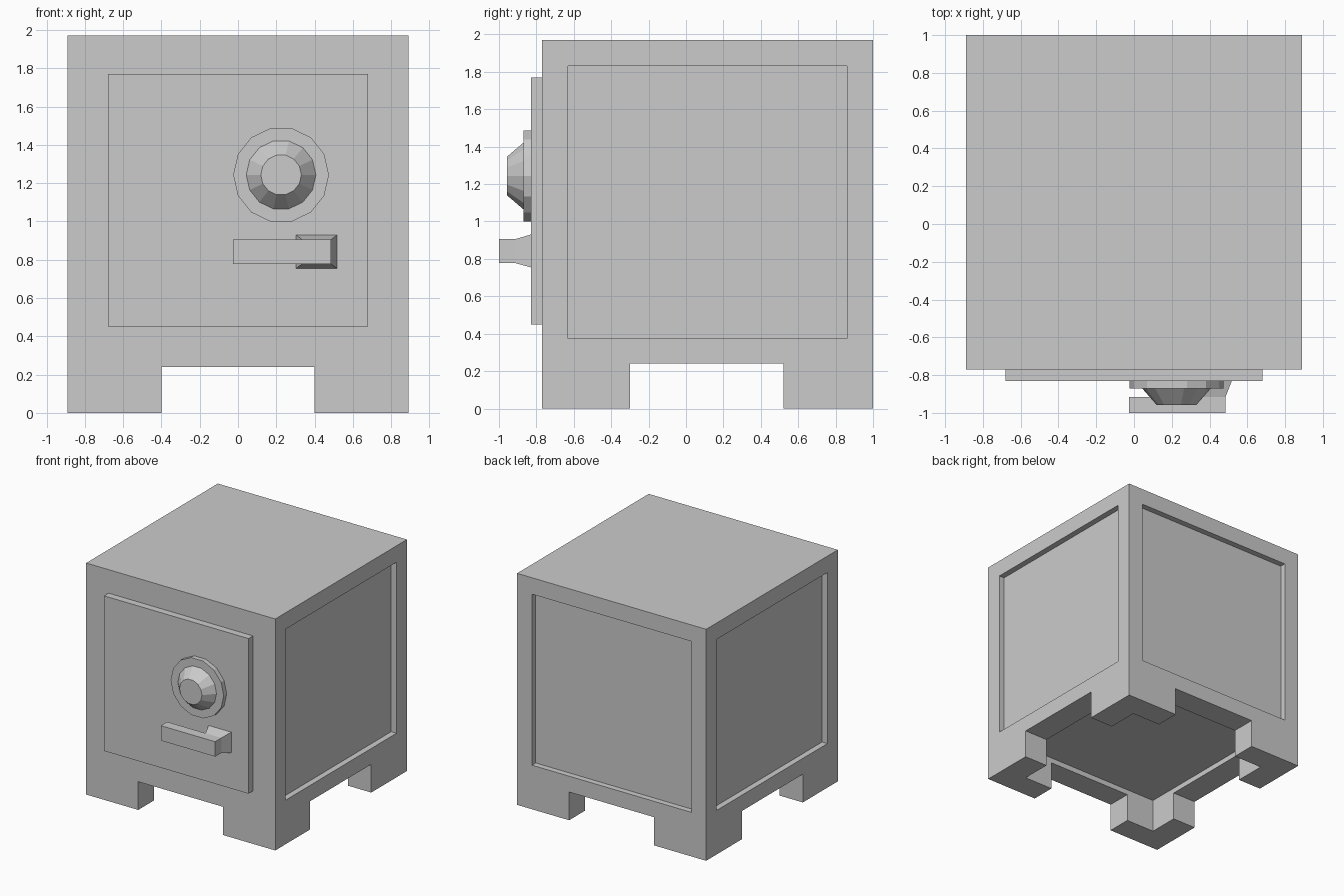
import bpy
import bmesh
from math import pi
from mathutils import Matrix, Vector

if "Cube" in bpy.data.objects:
    bpy.data.objects.remove(bpy.data.objects["Cube"], do_unlink=True)

# Single grey metal
grey = bpy.data.materials.new("grey metal")
grey.use_nodes = True
colour = (0.6, 0.6, 0.6, 1)
grey.diffuse_color = colour
grey.node_tree.nodes["Principled BSDF"].inputs["Base Color"].default_value = colour


def add_object(name, bm):
    bmesh.ops.recalc_face_normals(bm, faces=bm.faces)
    mesh = bpy.data.meshes.new(name)
    bm.to_mesh(mesh)
    bm.free()
    mesh.materials.append(grey)
    obj = bpy.data.objects.new(name, mesh)
    bpy.context.collection.objects.link(obj)
    return obj


def box(name, low, high):
    low, high = Vector(low), Vector(high)
    bm = bmesh.new()
    bmesh.ops.create_cube(bm, size=1)
    for v in bm.verts:
        v.co = (low + high) / 2 + v.co * (high - low)
    return add_object(name, bm)


def cut(target, low, high):
    cutter = box("cutter", low, high)
    cutter.hide_render = True
    mod = target.modifiers.new("cut", 'BOOLEAN')
    mod.operation = 'DIFFERENCE'
    mod.solver = 'EXACT'
    mod.object = cutter
    bpy.context.view_layer.objects.active = target
    bpy.ops.object.modifier_apply(modifier=mod.name)
    bpy.data.objects.remove(cutter, do_unlink=True)


# Main dimensions
W, FRONT, BACK, TOP = 0.89, -0.77, 1.0, 1.97
MARGIN, DEPTH = 0.14, 0.05
LOW, HIGH = 0.375, TOP - MARGIN

# Body with sunken panels on both sides and the back
body = box("safe_body", (-W, FRONT, 0), (W, BACK, TOP))
for side in (-1, 1):
    xs = sorted((side * (W - DEPTH), side * (W + 0.1)))
    cut(body, (xs[0], FRONT + MARGIN, LOW), (xs[1], BACK - MARGIN, HIGH))
cut(body, (-W + MARGIN, BACK - DEPTH, LOW), (W - MARGIN, BACK + 0.1, HIGH))

# Gaps between the feet, and the hollow underside that makes the feet L-shaped
cut(body, (-0.4, FRONT - 0.1, -0.1), (0.4, BACK + 0.1, 0.24))
cut(body, (-W - 0.1, -0.3, -0.15), (W + 0.1, 0.52, 0.24))
cut(body, (-0.67, -0.56, -0.2), (0.67, 0.79, 0.285))

# Door
box("door", (-0.68, -0.83, 0.45), (0.68, FRONT, 1.77))


# Fourteen-sided dial parts facing the front
def dial_part(name, r_back, r_front, y_back, y_front):
    bm = bmesh.new()
    place = Matrix.Translation((0.225, (y_back + y_front) / 2, 1.243)) @ Matrix.Rotation(pi / 2, 4, 'X')
    bmesh.ops.create_cone(bm, cap_ends=True, segments=14, radius1=r_back, radius2=r_front,
                          depth=y_back - y_front, matrix=place)
    # Turn so that a corner points sideways
    right = max(v.co.x for v in bm.verts)
    if right < 0.225 + max(r_back, r_front) * 0.99:
        bmesh.ops.rotate(bm, verts=bm.verts, cent=(0.225, 0, 1.243),
                         matrix=Matrix.Rotation(pi / 14, 3, 'Y'))
    return add_object(name, bm)


dial_part("dial_plate", 0.25, 0.25, -0.83, -0.87)
dial_part("dial_knob", 0.182, 0.106, -0.87, -0.957)

# Handle bar on a tapered mount
box("handle_bar", (-0.027, -1.0, 0.778), (0.485, -0.915, 0.905))
mount = box("handle_mount", (0.303, -0.915, 0.755), (0.518, -0.83, 0.93))
for v in mount.data.vertices:
    if v.co.y < -0.9:
        v.co.x = 0.485 if v.co.x > 0.4 else 0.335
        v.co.z = 0.905 if v.co.z > 0.84 else 0.778
